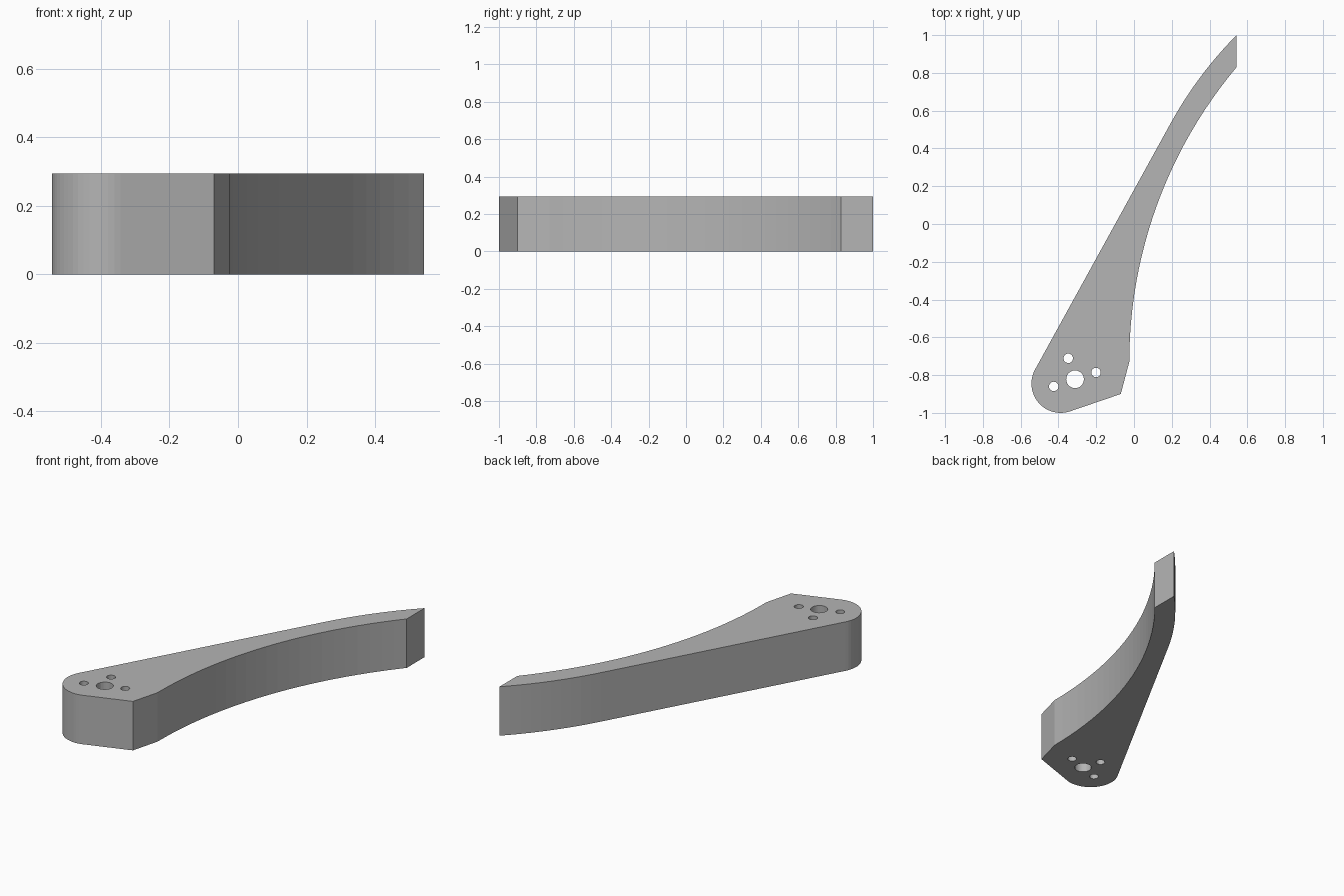
import bpy, bmesh, math
from mathutils import Vector

if "Cube" in bpy.data.objects:
    bpy.data.objects.remove(bpy.data.objects["Cube"])

HEIGHT = 0.295


def circle_arc(centre, radius, start, end, steps):
    """Points along a circle, angles in degrees, both ends included."""
    angles = [math.radians(start + (end - start) * i / steps) for i in range(steps + 1)]
    return [(centre[0] + radius * math.cos(a), centre[1] + radius * math.sin(a)) for a in angles]


def arc_between(p, q, half_angle, steps):
    """Arc from p to q, bulging to the left of the direction of travel."""
    p, q = Vector(p), Vector(q)
    chord = q - p
    h = math.radians(half_angle)
    left = Vector((-chord.y, chord.x)).normalized()
    radius = chord.length / 2 / math.sin(h)
    centre = (p + q) / 2 - left * radius * math.cos(h)
    points = []
    for i in range(steps + 1):
        t = h - 2 * h * i / steps
        d = left * math.cos(t) - chord.normalized() * math.sin(t)
        points.append(tuple(centre + d * radius))
    return points


# Outline, clockwise: rounded heel, straight back, curved tip, hollow inner edge, nose
outline = circle_arc((-0.388, -0.845), 0.155, 287, 151, 20)
outline += arc_between((0.195, 0.535), (0.543, 1.0), 8, 10)
outline += arc_between((0.543, 0.83), (-0.025, -0.73), -20, 24)
outline += [(-0.07, -0.90)]

# Central bore and three screw holes
holes = [(-0.312, -0.822, 0.047), (-0.348, -0.711, 0.025),
         (-0.201, -0.786, 0.025), (-0.425, -0.860, 0.025)]
loops = [outline] + [circle_arc((x, y), r, 0, 345, 23) for x, y, r in holes]

# Filled profile extruded to full thickness
profile = bpy.data.curves.new("arm_profile", 'CURVE')
profile.dimensions = '2D'
profile.fill_mode = 'BOTH'
profile.extrude = HEIGHT / 2
for loop in loops:
    spline = profile.splines.new('POLY')
    spline.points.add(len(loop) - 1)
    for point, (x, y) in zip(spline.points, loop):
        point.co = (x, y, 0, 1)
    spline.use_cyclic_u = True
source = bpy.data.objects.new("arm_profile", profile)
bpy.context.collection.objects.link(source)
bpy.context.view_layer.update()
mesh = bpy.data.meshes.new_from_object(source.evaluated_get(bpy.context.evaluated_depsgraph_get()))
bpy.data.objects.remove(source)

# Weld caps to walls, stand on the ground
bm = bmesh.new()
bm.from_mesh(mesh)
bmesh.ops.remove_doubles(bm, verts=bm.verts, dist=1e-5)
bmesh.ops.translate(bm, verts=bm.verts, vec=(0, 0, HEIGHT / 2))
bmesh.ops.recalc_face_normals(bm, faces=bm.faces)
for face in bm.faces:
    face.smooth = False
    face.material_index = 0
bm.to_mesh(mesh)
bm.free()

grey = bpy.data.materials.new("mid_grey")
grey.diffuse_color = (0.46, 0.46, 0.46, 1)
grey.use_nodes = True
grey.node_tree.nodes["Principled BSDF"].inputs["Base Color"].default_value = grey.diffuse_color
mesh.materials.clear()
mesh.materials.append(grey)
mesh.name = "curved_arm"
arm = bpy.data.objects.new("curved_arm", mesh)
bpy.context.collection.objects.link(arm)
